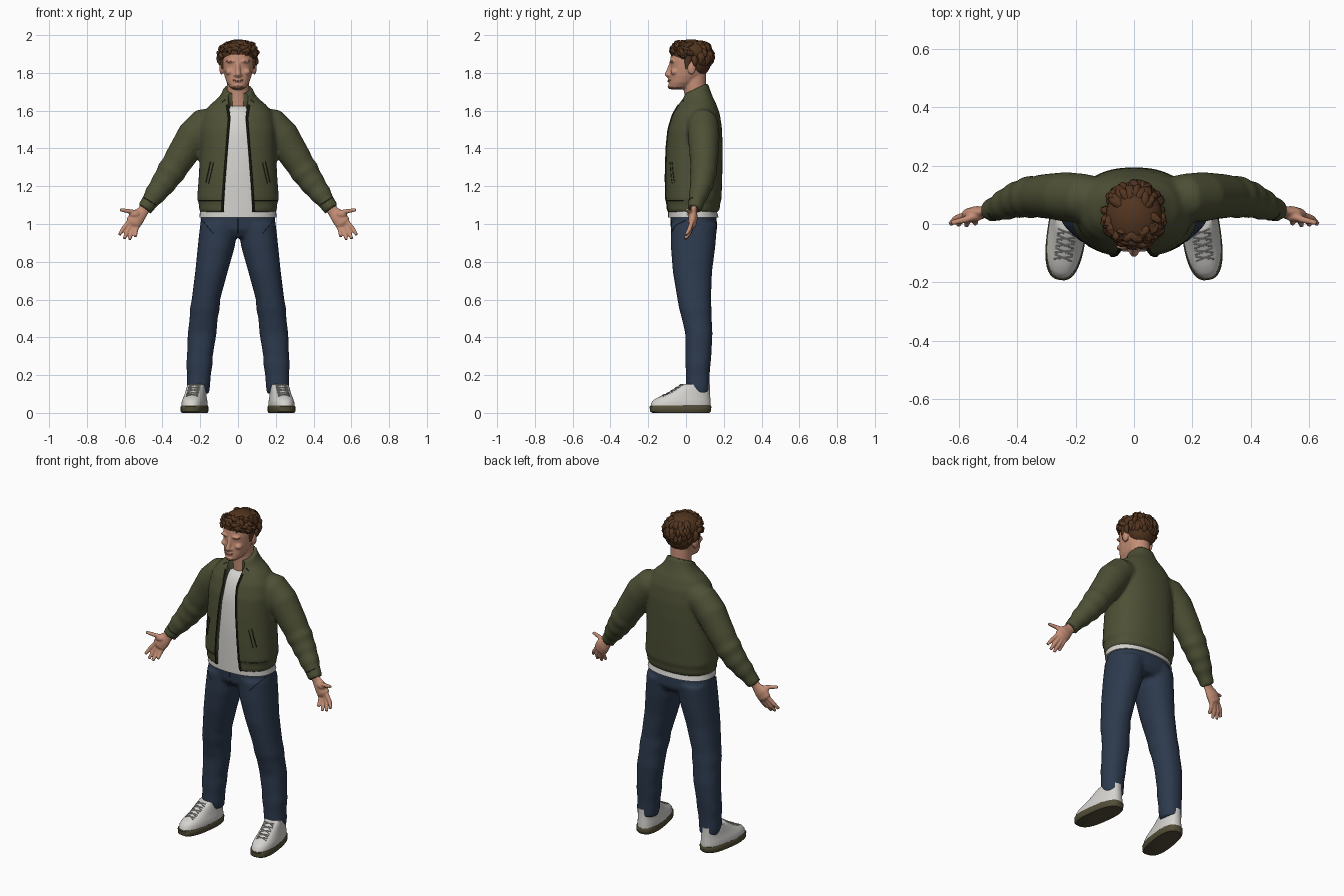
import bpy, bmesh, math, random
from mathutils import Vector
from mathutils.bvhtree import BVHTree

random.seed(4)
cube = bpy.data.objects.get("Cube")
if cube:
    bpy.data.objects.remove(cube, do_unlink=True)


def material(name, r, g, b):
    m = bpy.data.materials.new(name)
    m.use_nodes = True
    m.diffuse_color = (r, g, b, 1)
    bsdf = next(n for n in m.node_tree.nodes if n.type == 'BSDF_PRINCIPLED')
    bsdf.inputs["Base Color"].default_value = (r, g, b, 1)
    bsdf.inputs["Roughness"].default_value = 0.8
    return m


OLIVE = material("olive cloth", .075, .08, .036)
DARK = material("dark trim", .02, .02, .012)
DENIM = material("blue denim", .026, .042, .075)
WHITE = material("white cotton", .66, .65, .62)
LACE = material("grey lace", .36, .36, .34)
SKIN = material("skin", .55, .27, .18)
STUBBLE = material("stubble", .2, .09, .055)
LIP = material("lip", .4, .15, .11)
HAIR = material("brown hair", .085, .035, .014)
SOLE = material("olive sole", .085, .075, .038)


def skin_rings(bm, rings):
    """Bridge rings of points and cap both ends."""
    rows = [[bm.verts.new(p) for p in r] for r in rings]
    n = len(rows[0])
    for a, b in zip(rows, rows[1:]):
        for i in range(n):
            bm.faces.new((a[i], a[(i + 1) % n], b[(i + 1) % n], b[i]))
    bm.faces.new(rows[0])
    bm.faces.new(rows[-1])


def stack(bm, sections, cx=0, power=2.0, seg=40):
    """Loft upright: each section is z, x shift, half width, front y, back y, tilt."""
    rings = []
    for z, dx, rx, yf, yb, tilt in sections:
        ring = []
        for i in range(seg):
            a = math.tau * i / seg
            c, s = math.cos(a), math.sin(a)
            u = math.copysign(abs(c) ** (2 / power), c)
            v = math.copysign(abs(s) ** (2 / power), s)
            ring.append((cx + dx + rx * u, (yf + yb) / 2 + (yb - yf) / 2 * v, z + tilt * v))
        rings.append(ring)
    skin_rings(bm, rings)


def tube(bm, points, radii, seg=16, flat=1.0):
    """Loft along a path; flat squeezes the front-to-back thickness."""
    pts = [Vector(p) for p in points]
    rings = []
    for i, p in enumerate(pts):
        d = (pts[min(i + 1, len(pts) - 1)] - pts[max(i - 1, 0)]).normalized()
        ref = Vector((0, 1, 0)) if abs(d.y) < .9 else Vector((0, 0, 1))
        u = d.cross(ref).normalized()
        v = d.cross(u)
        rings.append([p + radii[i] * (math.cos(a) * u + flat * math.sin(a) * v)
                      for a in (math.tau * k / seg for k in range(seg))])
    skin_rings(bm, rings)


def ball(bm, centre, size):
    made = bmesh.ops.create_uvsphere(bm, u_segments=24, v_segments=14, radius=1)["verts"]
    for v in made:
        v.co = Vector(centre) + Vector([v.co[k] * size[k] for k in range(3)])


def finish(bm, name, mats, voxel=0, smooth=0, cutter=None):
    bmesh.ops.recalc_face_normals(bm, faces=bm.faces)
    me = bpy.data.meshes.new(name)
    bm.to_mesh(me)
    bm.free()
    ob = bpy.data.objects.new(name, me)
    bpy.context.collection.objects.link(ob)
    if voxel:
        m = ob.modifiers.new("blend", 'REMESH')
        m.mode, m.voxel_size = 'VOXEL', voxel
    if smooth:
        m = ob.modifiers.new("soften", 'SMOOTH')
        m.factor, m.iterations = .5, smooth
    if cutter:
        m = ob.modifiers.new("opening", 'BOOLEAN')
        m.operation, m.object, m.solver = 'DIFFERENCE', cutter, 'EXACT'
    if ob.modifiers:
        bpy.context.view_layer.update()
        done = bpy.data.meshes.new_from_object(ob.evaluated_get(bpy.context.evaluated_depsgraph_get()))
        ob.modifiers.clear()
        ob.data = done
    ob.data.materials.clear()
    for m in mats:
        ob.data.materials.append(m)
    bpy.ops.object.select_all(action='DESELECT')
    ob.select_set(True)
    bpy.context.view_layer.objects.active = ob
    bpy.ops.object.shade_smooth_by_angle(angle=math.radians(45))
    return ob


def drape(name, ob, lines, radius, mat, way=(0, 1, 0)):
    """Thin cords laid on a surface, found by casting rays along a direction."""
    tree = BVHTree.FromPolygons([v.co for v in ob.data.vertices], [p.vertices for p in ob.data.polygons])
    bm = bmesh.new()
    way = Vector(way)
    for a, b in lines:
        a, b, path = Vector(a), Vector(b), []
        for k in range(13):
            hit = tree.ray_cast(a.lerp(b, k / 12) - way, way)[0]
            if hit:
                path.append(hit)
        if len(path) > 1:
            tube(bm, path, [radius] * len(path), seg=6)
    return finish(bm, name, [mat])


# Jeans: pelvis and legs blended together
bm = bmesh.new()
stack(bm, [(.93, 0, .14, -.05, .14, 0), (.97, 0, .2, -.078, .165, 0), (1.08, 0, .193, -.085, .16, 0)], power=2.4)
for s in (-1, 1):
    leg = [(.1, .21, .056, .01, .125), (.14, .21, .062, .0, .125), (.2, .207, .063, .0, .125),
           (.26, .204, .07, -.003, .13), (.3, .202, .068, -.002, .134), (.42, .19, .076, -.004, .14),
           (.5, .182, .074, -.022, .136), (.55, .176, .079, -.036, .135), (.6, .17, .075, -.045, .132),
           (.75, .14, .086, -.07, .138), (.88, .115, .098, -.08, .155), (1.0, .1, .1, -.08, .165)]
    stack(bm, [(z, s * x, r, f, b, 0) for z, x, r, f, b in leg], power=2.2)
jeans = finish(bm, "jeans", [DENIM], voxel=.011, smooth=3)
drape("jeans_seams", jeans, [((s * .19, 0, 1.02), (s * .13, 0, .95)) for s in (-1, 1)]
      + [((0, 0, 1.03), (0, 0, .95))], .0022, DENIM)

# Shirt with hem below the jacket
bm = bmesh.new()
stack(bm, [(1.035, 0, .205, -.094, .172, 0), (1.06, 0, .202, -.094, .165, 0), (1.25, 0, .18, -.095, .15, 0),
           (1.45, 0, .18, -.088, .15, 0), (1.56, 0, .15, -.066, .14, 0), (1.61, 0, .095, -.04, .12, .01),
           (1.635, 0, .07, -.024, .11, .015)], power=2.3)
finish(bm, "shirt", [WHITE])

# Jacket: body and sleeves blended, then opened at the front
bm = bmesh.new()
stack(bm, [(-.3 + z, 0, x, -.3, 0, 0) for z, x in ((1.3, .078), (1.5, .07), (1.86, .04), (1.93, .05),
                                                  (2.0, .07), (2.08, .08))], power=6)
cutter = finish(bm, "opening_cutter", [DARK])
cutter.hide_render = True

bm = bmesh.new()
stack(bm, [(1.06, 0, .2, -.1, .165, 0), (1.075, 0, .206, -.106, .178, 0), (1.11, 0, .208, -.106, .181, 0),
           (1.13, 0, .217, -.113, .188, 0), (1.25, 0, .208, -.114, .192, 0), (1.4, 0, .2, -.108, .194, 0),
           (1.5, 0, .2, -.097, .191, 0), (1.58, 0, .185, -.072, .18, 0), (1.63, 0, .15, -.048, .16, .006),
           (1.665, 0, .107, -.032, .14, .012), (1.69, 0, .086, -.024, .126, .025),
           (1.715, 0, .078, -.02, .116, .032)], power=2.3)
arm = [(.1, .08, 1.54, .08), (.18, .09, 1.525, .088), (.235, .093, 1.465, .09), (.275, .095, 1.4, .084),
       (.31, .095, 1.345, .08), (.335, .094, 1.305, .074), (.355, .092, 1.275, .078), (.375, .088, 1.245, .068),
       (.398, .083, 1.21, .068), (.418, .076, 1.185, .058), (.44, .066, 1.155, .058), (.462, .057, 1.125, .046),
       (.495, .045, 1.078, .041)]
for s in (-1, 1):
    tube(bm, [(s * x, y, z) for x, y, z, r in arm], [p[3] for p in arm], seg=28, flat=.94)
jacket = finish(bm, "jacket", [OLIVE], voxel=.011, smooth=3, cutter=cutter)
bpy.data.objects.remove(cutter, do_unlink=True)

lines, pockets, bands = [], [], []
for s in (-1, 1):
    lines += [((s * .083, 0, 1.065), (s * .075, 0, 1.2)), ((s * .075, 0, 1.2), (s * .047, 0, 1.56)),
              ((s * .047, 0, 1.56), (s * .058, 0, 1.63))]
    pockets += [((s * .17, 0, 1.22), (s * .145, 0, 1.33)), ((s * .155, 0, 1.215), (s * .13, 0, 1.325))]
    bands += [((s * .085, 0, 1.125), (s * .205, 0, 1.125)), ((s * .435, 0, 1.1), (s * .505, 0, 1.145)),
              ((s * .065, 0, 1.66), (s * .085, 0, 1.645))]
drape("jacket_zip", jacket, lines, .006, DARK)
drape("jacket_pockets", jacket, pockets, .003, DARK)
drape("jacket_seams", jacket, bands, .0022, DARK)

# Head with neck, nose, ears and brow
bm = bmesh.new()
stack(bm, [(1.712, 0, .026, -.078, -.02, 0), (1.725, 0, .044, -.09, .02, 0), (1.75, 0, .06, -.088, .05, 0),
           (1.785, 0, .072, -.086, .09, 0), (1.83, 0, .08, -.081, .115, 0), (1.865, 0, .082, -.084, .12, 0),
           (1.91, 0, .08, -.078, .12, 0), (1.95, 0, .062, -.05, .09, 0)], power=2.25)
tube(bm, [(0, .055, 1.6), (0, .05, 1.68), (0, .045, 1.8)], [.064, .059, .06], seg=24)
tube(bm, [(0, -.078, 1.855), (0, -.09, 1.815), (0, -.1, 1.792), (0, -.086, 1.78)], [.009, .012, .015, .012])
for s in (-1, 1):
    ball(bm, (s * .013, -.087, 1.788), (.01, .012, .008))
    ball(bm, (s * .036, -.073, 1.862), (.028, .016, .008))
    ball(bm, (s * .087, .03, 1.825), (.012, .022, .034))
    ball(bm, (s * .045, -.06, 1.805), (.022, .022, .017))
ball(bm, (0, -.084, 1.728), (.022, .014, .014))
ball(bm, (0, -.086, 1.758), (.022, .01, .012))
head = finish(bm, "head", [SKIN, STUBBLE], voxel=.0055, smooth=2)
for p in head.data.polygons:
    c = p.center
    p.material_index = int(c.z < 1.735 - .3 * abs(c.x) and c.y < -.025 and c.z > 1.7)
drape("mouth", head, [((s * .027, 0, 1.762), (0, 0, 1.755)) for s in (-1, 1)], .0035, LIP)

# Hair: scalp mass plus swept curly locks
bm = bmesh.new()
ball(bm, (0, .026, 1.905), (.097, .108, .073))
ball(bm, (0, .065, 1.865), (.09, .068, .085))
for s in (-1, 1):
    tube(bm, [(s * .08, .015, 1.89), (s * .083, .008, 1.85), (s * .082, .004, 1.82)], [.018, .012, .004], flat=1.3)
centre = Vector((0, .028, 1.895))
for k in range(120):
    a, lift = random.uniform(0, math.tau), random.uniform(-.15, 1)
    out = Vector((math.cos(a) * math.cos(lift), math.sin(a) * math.cos(lift), math.sin(lift)))
    if out.y < -.3 and out.z < .25:
        continue
    root = centre + Vector((out.x * .094, out.y * .102, out.z * .08))
    sweep = Vector((random.uniform(-.6, .6), -.5, random.uniform(-.2, .3)))
    if out.y > .1:
        sweep = Vector((random.uniform(-.4, .4), .1, -.9))
    sweep = (sweep - out * sweep.dot(out)).normalized()
    path = [root + sweep * (t * .056) + out * (.019 * math.sin(t * 2.8) - .012) for t in (-.3, 0, .3, .6, .85, 1)]
    tube(bm, path, [.006, .014, .016, .013, .008, .002], seg=8)
finish(bm, "hair", [HAIR])

# Hands with spread fingers, palms forward
fingers = [((.578, .03, 1.01), (.61, .018, .972), (.628, .0, .943)),
           ((.566, .032, .998), (.59, .018, .955), (.602, -.004, .922)),
           ((.55, .034, .99), (.566, .018, .95), (.574, -.006, .918)),
           ((.533, .036, .99), (.541, .022, .962), (.543, .0, .934)),
           ((.535, .03, 1.06), (.58, .014, 1.068), (.625, .004, 1.076))]
for s, side in ((-1, "right"), (1, "left")):
    bm = bmesh.new()
    tube(bm, [(s * .48, .045, 1.1), (s * .505, .042, 1.066), (s * .535, .038, 1.035), (s * .555, .033, 1.005),
              (s * .563, .03, .992)], [.03, .03, .043, .042, .026], flat=.55)
    ball(bm, (s * .548, .025, 1.052), (.03, .017, .02))
    for f in fingers:
        tube(bm, [(s * x, y, z) for x, y, z in f], [.0125, .0115, .0085], seg=12)
    finish(bm, side + "_hand", [SKIN], voxel=.0045, smooth=2)

# Shoes: sole, upper and laces
for s, side in ((-1, "right"), (1, "left")):
    cx = s * .226
    bm = bmesh.new()
    stack(bm, [(0, 0, .062, -.18, .125, 0), (.008, 0, .067, -.192, .133, 0), (.034, 0, .067, -.194, .135, 0),
               (.038, 0, .064, -.19, .132, 0)], power=2.6)
    sole = finish(bm, side + "_shoe_sole", [SOLE])
    bm = bmesh.new()
    stack(bm, [(.03, 0, .063, -.19, .132, 0), (.055, 0, .064, -.184, .131, 0), (.072, 0, .06, -.168, .13, 0),
               (.088, 0, .056, -.135, .129, 0), (.105, 0, .053, -.098, .128, 0), (.13, 0, .05, -.058, .127, 0),
               (.15, 0, .047, -.028, .127, 0), (.152, 0, .038, -.02, .118, 0)], power=2.4)
    upper = finish(bm, side + "_shoe_upper", [WHITE])
    rungs = [((d * .03, -.125 + .022 * k, 0), (-d * .03, -.11 + .022 * k, 0)) for k in range(5) for d in (-1, 1)]
    laces = drape(side + "_shoe_laces", upper, rungs, .0035, LACE, way=(0, 0, -1))
    for ob in (sole, upper, laces):
        ob.location.x = cx
        ob.rotation_euler.z = s * math.radians(8)
